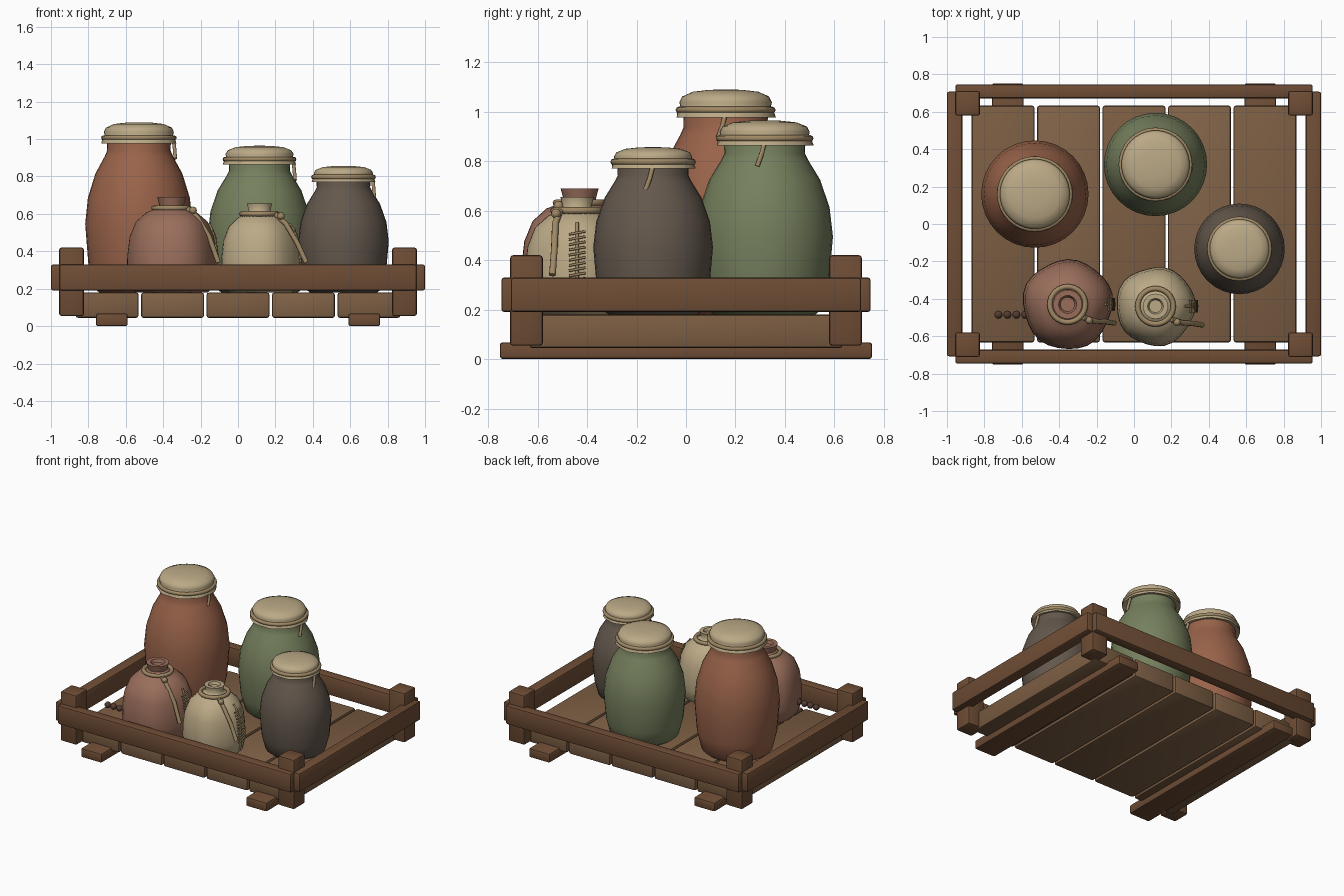
import bpy, bmesh, math
from math import sin, cos, pi, tau

if "Cube" in bpy.data.objects:
    bpy.data.objects.remove(bpy.data.objects["Cube"])


def mat(name, r, g, b):
    m = bpy.data.materials.new(name)
    m.diffuse_color = (r, g, b, 1)
    m.use_nodes = True
    m.node_tree.nodes["Principled BSDF"].inputs["Base Color"].default_value = m.diffuse_color
    return m


RAIL = mat("dark_wood", .16, .075, .036)
PLANKS = [mat("plank_wood_a", .20, .11, .055), mat("plank_wood_b", .22, .125, .065)]
RED = mat("red_clay", .32, .125, .068)
GREEN = mat("green_glaze", .18, .215, .11)
DARK = mat("dark_glaze", .125, .097, .073)
CLOTH = mat("cloth", .50, .40, .24)
PINK = mat("pink_sackcloth", .32, .155, .105)
CORD = mat("cord", .35, .25, .13)
BEAD = mat("bead_brown", .09, .045, .03)


def finish(bm, name, m, loc=(0, 0, 0), angle=40):
    bmesh.ops.recalc_face_normals(bm, faces=bm.faces)
    me = bpy.data.meshes.new(name)
    bm.to_mesh(me)
    bm.free()
    me.materials.append(m)
    ob = bpy.data.objects.new(name, me)
    ob.location = loc
    bpy.context.collection.objects.link(ob)
    if angle:
        bpy.ops.object.select_all(action='DESELECT')
        ob.select_set(True)
        bpy.context.view_layer.objects.active = ob
        bpy.ops.object.shade_smooth_by_angle(angle=math.radians(angle))
    return ob


def board(name, loc, size, m, bevel=.012):
    bm = bmesh.new()
    bmesh.ops.create_cube(bm, size=1)
    bmesh.ops.scale(bm, vec=size, verts=bm.verts)
    bmesh.ops.bevel(bm, geom=list(bm.edges), offset=bevel, segments=2,
                    profile=.5, affect='EDGES')
    return finish(bm, name, m, loc, 30)


def lathe(name, profile, m, loc, n=32, wobble=lambda a, z: 1, angle=60):
    """Spin (radius, height) points round z, closing both ends."""
    bm = bmesh.new()
    rings = []
    for r, z in profile:
        rings.append([bm.verts.new((r * wobble(tau * i / n, z) * cos(tau * i / n),
                                    r * wobble(tau * i / n, z) * sin(tau * i / n), z))
                      for i in range(n)])
    for a, b in zip(rings, rings[1:]):
        for i in range(n):
            bm.faces.new((a[i], a[(i + 1) % n], b[(i + 1) % n], b[i]))
    bm.faces.new(rings[0])
    bm.faces.new(rings[-1])
    return finish(bm, name, m, loc, angle)


def tube(name, pts, radius, m):
    cu = bpy.data.curves.new(name, 'CURVE')
    cu.dimensions = '3D'
    cu.bevel_depth = radius
    cu.bevel_resolution = 2
    cu.use_fill_caps = True
    sp = cu.splines.new('POLY')
    sp.points.add(len(pts) - 1)
    for p, co in zip(sp.points, pts):
        p.co = (*co, 1)
    cu.materials.append(m)
    ob = bpy.data.objects.new(name, cu)
    bpy.context.collection.objects.link(ob)


def ring(name, loc, r, minor, m):
    bpy.ops.mesh.primitive_torus_add(location=loc, major_radius=r, minor_radius=minor,
                                     major_segments=32, minor_segments=8)
    ob = bpy.context.object
    ob.name = name
    ob.data.materials.append(m)
    bpy.ops.object.shade_smooth()


def ball(name, loc, r, m):
    bm = bmesh.new()
    bmesh.ops.create_uvsphere(bm, u_segments=12, v_segments=8, radius=r)
    finish(bm, name, m, loc, 60)


# tray: deck planks, runners, corner posts and rails
for i in range(5):
    board(f"deck_plank_{i}", ((i - 2) * .35, 0, .112), (.336, 1.265, .135), PLANKS[i % 2])
for s in (-1, 1):
    board("runner", (s * .675, 0, .034), (.17, 1.505, .068), RAIL)
    board("long_rail", (0, s * .709, .26), (1.91, .075, .14), RAIL)
    board("side_rail", (s * .959, 0, .26), (.082, 1.416, .14), RAIL)
    for t in (-1, 1):
        board("corner_post", (s * .89, t * .645, .237), (.132, .132, .366), RAIL)


# clay jars with tied cloth covers
def jar(name, x, y, r, rim, lid_z, top, m):
    h = lid_z - .18
    body = [(.74, 0), (.84, .03), (.94, .18), (1, .45), (.95, .62), (.81, .78),
            (.64, .89), (.59, .93), (.60, 1.03)]
    lathe(name + "_body", [(r * a, .18 + h * b) for a, b in body], m, (x, y, 0))
    t = top - lid_z
    cover = [(.86, -.1), (1.03, -.2), (1.0, .05), (.93, .22), (.96, .45), (.90, .70),
             (.68, .90), (.35, .98), (.04, 1)]
    lathe(name + "_cloth_cover", [(rim * a, lid_z + t * b) for a, b in cover], CLOTH,
          (x, y, 0), 40, lambda a, z: 1 + .015 * sin(9 * a) * (z < lid_z))
    ring(name + "_cord", (x, y, lid_z + .012), rim * .97, .013, CORD)
    tube(name + "_cord_tail", [(x + rim * .95, y, lid_z), (x + rim * .98, y - .012, lid_z - .05),
                               (x + rim * 1.0, y - .03, lid_z - .10)], .01, CORD)


jar("red_jar", -.53, .16, .287, .195, .995, 1.09, RED)
jar("green_jar", .115, .318, .276, .19, .88, .965, GREEN)
jar("dark_jar", .564, -.133, .242, .165, .785, .857, DARK)


# tied sacks with side seam, cord ring and loose tail
def sack(name, x, y, r, top, m, phase):
    h = top - .18
    prof = [(.80, 0), (.93, .06), (1, .22), (.99, .38), (.94, .58), (.80, .74),
            (.56, .84), (.34, .88), (.27, .91), (.32, 1), (.20, 1), (.16, .96)]
    pts = [(r * a, .18 + h * b) for a, b in prof]
    lump = lambda a, z: 1 + (.022 * sin(5 * a + phase) + .012 * sin(3 * a)) * (z < .18 + .8 * h)
    lathe(name + "_body", pts, m, (x, y, 0), 28, lump)
    ring(name + "_neck_cord", (x, y, .18 + h * .885), .095, .014, CORD)
    tz = .18 + h * .88
    tube(name + "_cord_tail", [(x + .085, y - .07, tz), (x + .14, y - .088, tz - .05),
                               (x + .2, y - .092, tz - .15), (x + .25, y - .1, .34)], .014, CORD)
    ball(name + "_knot", (x + .115, y - .085, tz - .01), .02, CORD)

    def surf(z):
        for (r0, z0), (r1, z1) in zip(pts, pts[1:]):
            if z0 <= z <= z1:
                return r0 + (r1 - r0) * (z - z0) / (z1 - z0)
    k = lump(0, 0)
    zs = [.22 + .033 * i for i in range(11)]
    tube(name + "_seam", [(x + surf(z) * k + .004, y, z) for z in zs], .007, CORD)
    for i in range(11):
        z = .30 + .021 * i
        sx = x + surf(z) * k + .006
        tube(name + "_stitch", [(sx, y - .033, z - .006), (sx + .003, y, z),
                                (sx, y + .033, z + .006)], .005, CORD)


sack("pink_sack", -.355, -.43, .24, .69, PINK, .4)
sack("tan_sack", .115, -.44, .211, .655, CLOTH, 1.5)

# row of small beads beside the pink sack
for i in range(5):
    ball(f"bead_{i}", (-.725 + .048 * i, -.485, .295), .022, BEAD)
